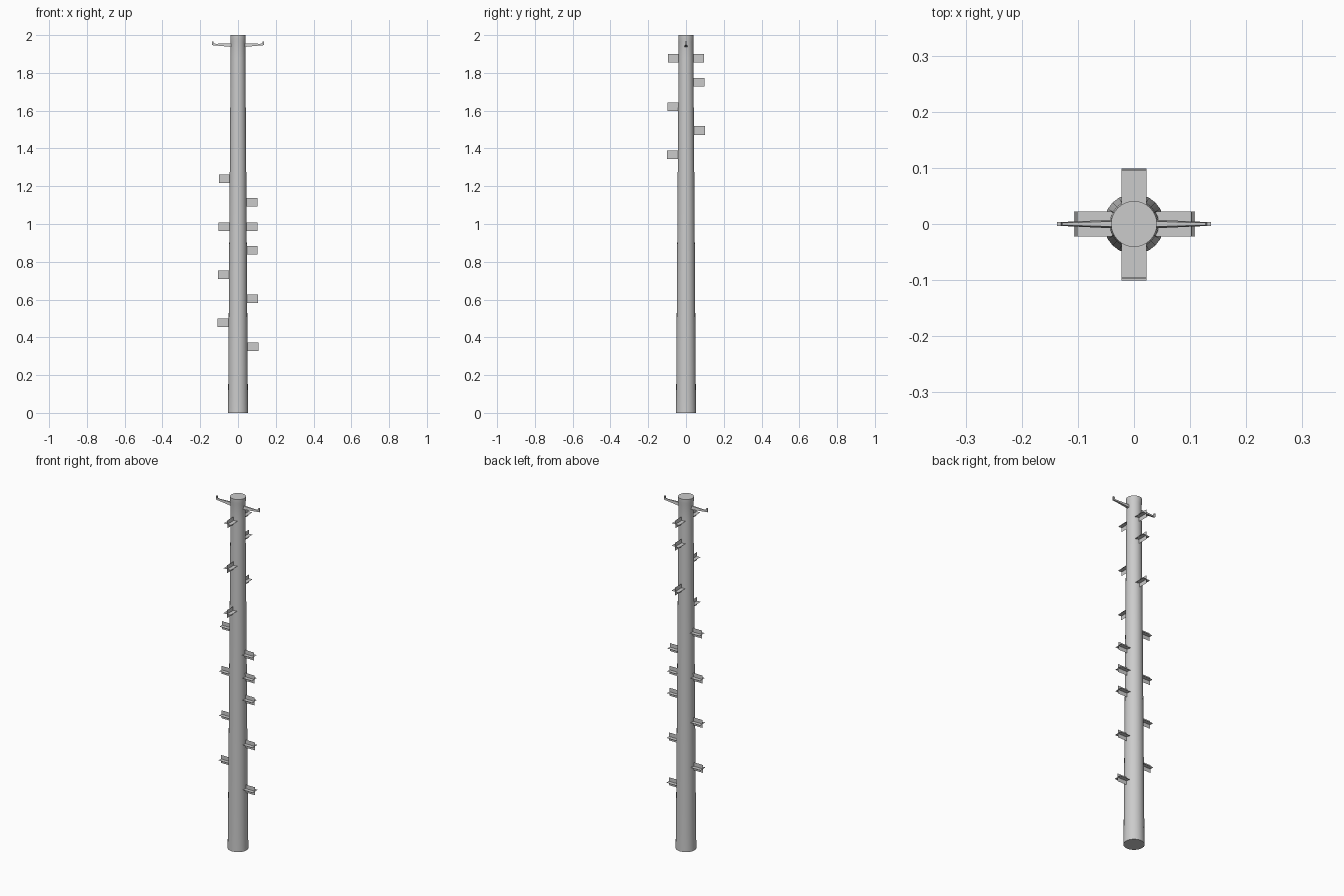
import bpy, bmesh, math

if "Cube" in bpy.data.objects:
    bpy.data.objects.remove(bpy.data.objects["Cube"])


def new_object(name, bm):
    mesh = bpy.data.meshes.new(name)
    bm.to_mesh(mesh)
    bm.free()
    ob = bpy.data.objects.new(name, mesh)
    bpy.context.collection.objects.link(ob)
    return ob


def smooth(ob):
    bpy.ops.object.select_all(action='DESELECT')
    ob.select_set(True)
    bpy.context.view_layer.objects.active = ob
    bpy.ops.object.shade_smooth_by_angle(angle=math.radians(35))


# Tapered pole: lathed profile of (radius, height) with a slightly flared cap
SIDES = 24
profile = [(0.054, 0), (0.052, 0.1), (0.0435, 1.3), (0.040, 1.75),
           (0.039, 1.88), (0.0385, 1.965), (0.041, 1.98), (0.041, 2.0)]
bm = bmesh.new()
rings = []
for r, z in profile:
    rings.append([bm.verts.new((r * math.cos(2 * math.pi * i / SIDES),
                                r * math.sin(2 * math.pi * i / SIDES), z))
                  for i in range(SIDES)])
for lo, hi in zip(rings, rings[1:]):
    for i in range(SIDES):
        j = (i + 1) % SIDES
        bm.faces.new((lo[i], lo[j], hi[j], hi[i]))
bm.faces.new(rings[0][::-1])
bm.faces.new(rings[-1])
smooth(new_object("pole", bm))


# Climbing steps: two crossed thin plates sticking out of the pole
def step(index, z, angle):
    r = 0.054 - 0.0078 * z
    x0, x1, h = r - 0.006, r + 0.057, 0.0225
    bm = bmesh.new()
    for ay, az in ((h, 0), (0, h)):
        bm.faces.new([bm.verts.new(p) for p in (
            (x0, -ay, -az), (x1, -ay, -az), (x1, ay, az), (x0, ay, az))])
    ob = new_object(f"climbing_step_{index}", bm)
    ob.location.z = z
    ob.rotation_euler.z = math.radians(angle)


layout = [(0, (0.35, 0.605, 0.86, 0.985, 1.115)),
          (180, (0.477, 0.732, 0.985, 1.24)),
          (90, (1.495, 1.75, 1.877)),
          (270, (1.367, 1.622, 1.877))]
n = 1
for angle, heights in layout:
    for z in heights:
        step(n, z, angle)
        n += 1

# Hooked arms: tapered triangular bar with an upturned tip
sections = [(0.030, 0.008, 1.937, 1.956), (0.118, 0.004, 1.945, 1.954),
            (0.127, 0.004, 1.945, 1.957)]
for name, s in (("hook_right", 1), ("hook_left", -1)):
    bm = bmesh.new()
    rows = [[bm.verts.new((s * x, y, z)) for y, z in
             ((-w, z0), (w, z0), (w * 0.6, z1), (-w * 0.6, z1))]
            for x, w, z0, z1 in sections]
    # upturned tip
    rows.append([bm.verts.new((s * x, y, z)) for x, y, z in
                 ((0.137, -0.004, 1.947), (0.137, 0.004, 1.947),
                  (0.128, 0.004, 1.956), (0.128, -0.004, 1.956))])
    rows.append([bm.verts.new((s * x, y, 1.967)) for x, y in
                 ((0.137, -0.004), (0.137, 0.004), (0.130, 0.004), (0.130, -0.004))])
    for a, b in zip(rows, rows[1:]):
        for i in range(4):
            j = (i + 1) % 4
            bm.faces.new((a[i], a[j], b[j], b[i]))
    bm.faces.new(rows[0])
    bm.faces.new(rows[-1])
    bmesh.ops.recalc_face_normals(bm, faces=bm.faces)
    new_object(name, bm)
